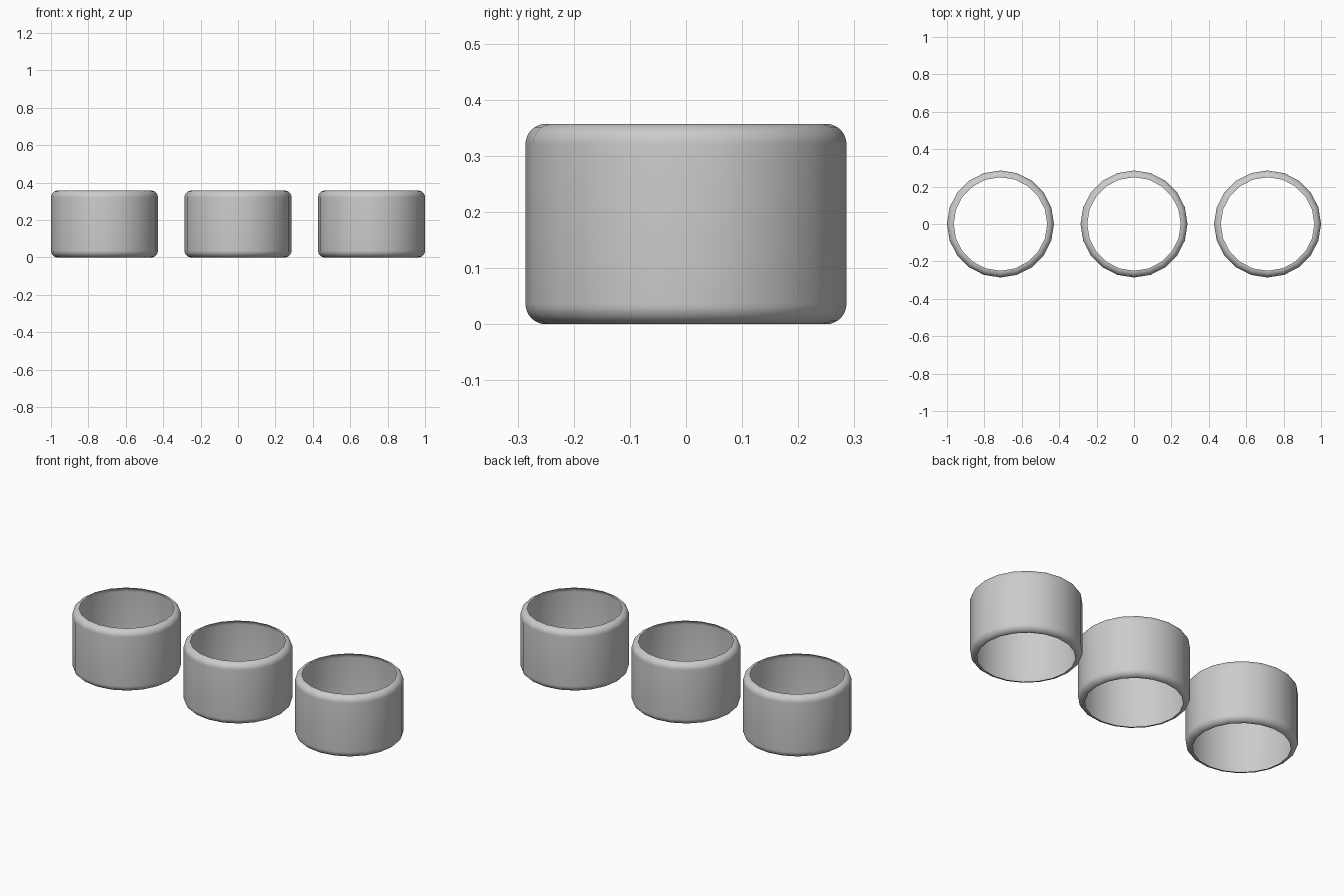
import bpy, bmesh, math

if "Cube" in bpy.data.objects:
    bpy.data.objects.remove(bpy.data.objects["Cube"])

SIDES = 20
R_OUT, R_IN, HEIGHT = 0.286, 0.25, 0.357
FILLET = R_OUT - R_IN
STEPS = 8


def ring_profile():
    # Thin shell section: straight wall with edges rolled inwards
    pts = []
    for start, cz in ((-90, FILLET), (0, HEIGHT - FILLET)):
        for i in range(STEPS + 1):
            a = math.radians(start + 90 * i / STEPS)
            pts.append((R_IN + FILLET * math.cos(a), cz + FILLET * math.sin(a)))
    return pts


def make_ring(name, x):
    bm = bmesh.new()
    prof = ring_profile()
    loops = []
    for s in range(SIDES):
        a = 2 * math.pi * s / SIDES
        loops.append([bm.verts.new((r * math.cos(a), r * math.sin(a), z)) for r, z in prof])
    for s in range(SIDES):
        a, b = loops[s], loops[(s + 1) % SIDES]
        for i in range(len(prof) - 1):
            bm.faces.new((a[i], b[i], b[i + 1], a[i + 1]))
    mesh = bpy.data.meshes.new(name)
    bm.to_mesh(mesh)
    bm.free()
    obj = bpy.data.objects.new(name, mesh)
    obj.location.x = x
    bpy.context.collection.objects.link(obj)
    # Smooth walls
    bpy.ops.object.select_all(action='DESELECT')
    obj.select_set(True)
    bpy.context.view_layer.objects.active = obj
    bpy.ops.object.shade_smooth_by_angle(angle=math.radians(40))


# Row of three open rings
for name, x in (("left_ring", -0.714), ("middle_ring", 0.0), ("right_ring", 0.714)):
    make_ring(name, x)
